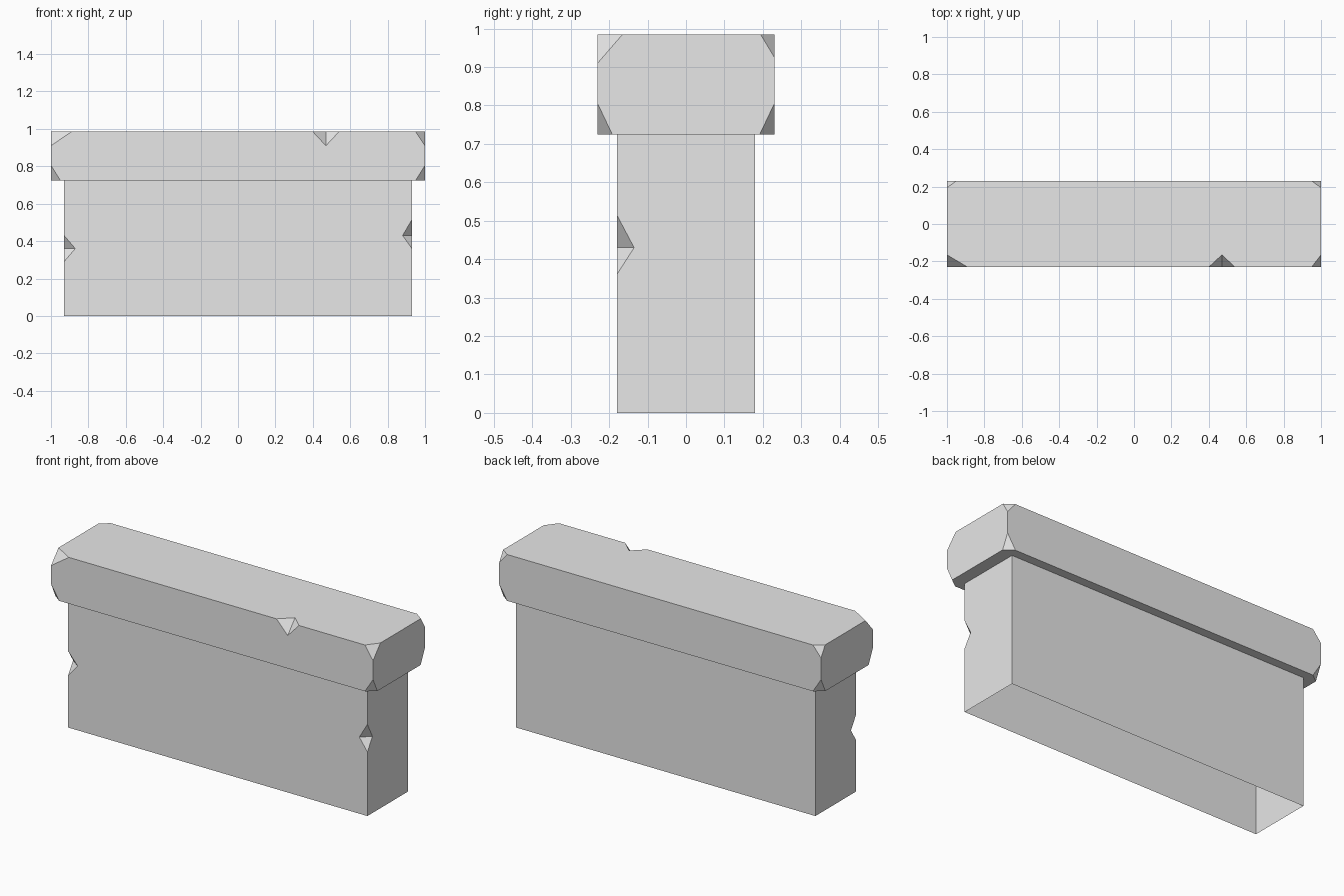
import bpy
import bmesh
from mathutils import Vector

if "Cube" in bpy.data.objects:
    bpy.data.objects.remove(bpy.data.objects["Cube"], do_unlink=True)

stone = bpy.data.materials.new("stone grey")
stone.use_nodes = True
GREY = (0.8, 0.8, 0.8, 1)
stone.diffuse_color = GREY
stone.node_tree.nodes["Principled BSDF"].inputs["Base Color"].default_value = GREY


def hull(name, points):
    """Flat-faced convex solid around the points."""
    bm = bmesh.new()
    for p in points:
        bm.verts.new(p)
    bmesh.ops.convex_hull(bm, input=bm.verts)
    bmesh.ops.dissolve_limit(bm, angle_limit=0.01, verts=bm.verts, edges=bm.edges)
    bmesh.ops.recalc_face_normals(bm, faces=bm.faces)
    mesh = bpy.data.meshes.new(name)
    bm.to_mesh(mesh)
    bm.free()
    mesh.materials.append(stone)
    obj = bpy.data.objects.new(name, mesh)
    bpy.context.collection.objects.link(obj)
    return obj


def chip(obj, end_a, end_b, tip_a, tip_b):
    """Cut a V-shaped chip out of an edge; the valley runs tip_a to tip_b."""
    points = [Vector(p) for p in (end_a, end_b, tip_a, tip_b)]
    middle = (points[2] + points[3]) / 2
    cutter = hull("chip_cutter", [middle + (p - middle) * 1.5 for p in points])
    cutter.hide_render = True
    mod = obj.modifiers.new("chip", "BOOLEAN")
    mod.operation = "DIFFERENCE"
    mod.solver = "EXACT"
    mod.object = cutter
    bpy.context.view_layer.objects.active = obj
    bpy.ops.object.modifier_apply(modifier=mod.name)
    bpy.data.objects.remove(cutter, do_unlink=True)


# Coping slab: a box with every corner broken off
CX, CY, LOW, HIGH = 1.0, 0.23, 0.725, 0.985
points = []
for sx in (-1, 1):
    for sy in (-1, 1):
        for top in (False, True):
            dx, dy, dz = 0.05, 0.038, 0.08
            if top:
                dx = 0.11 if sx < 0 and sy < 0 else 0.05
                dy, dz = (0.065, 0.075) if sy < 0 else (0.036, 0.06)
            z, inward = (HIGH, -dz) if top else (LOW, dz)
            x, y = sx * CX, sy * CY
            points += [(x - sx * dx, y, z), (x, y - sy * dy, z), (x, y, z + inward)]
coping = hull("coping_slab", points)
chip(coping, (0.4, -CY, HIGH), (0.54, -CY, HIGH), (0.47, -CY, 0.91), (0.47, -0.165, HIGH))

# Wall body with a chip in each front edge
BX, BY = 0.93, 0.18
wall = hull("wall_body", [(x, y, z) for x in (-BX, BX) for y in (-BY, BY) for z in (0, LOW)])
chip(wall, (BX, -BY, 0.515), (BX, -BY, 0.36), (0.88, -BY, 0.43), (BX, -0.135, 0.43))
chip(wall, (-BX, -BY, 0.43), (-BX, -BY, 0.29), (-0.87, -BY, 0.36), (-BX, -0.135, 0.36))

# Open the wall at its base and under the coping
bm = bmesh.new()
bm.from_mesh(wall.data)
bm.normal_update()
caps = [f for f in bm.faces if abs(f.normal.z) > 0.99]
bmesh.ops.delete(bm, geom=caps, context="FACES")
bm.to_mesh(wall.data)
bm.free()
